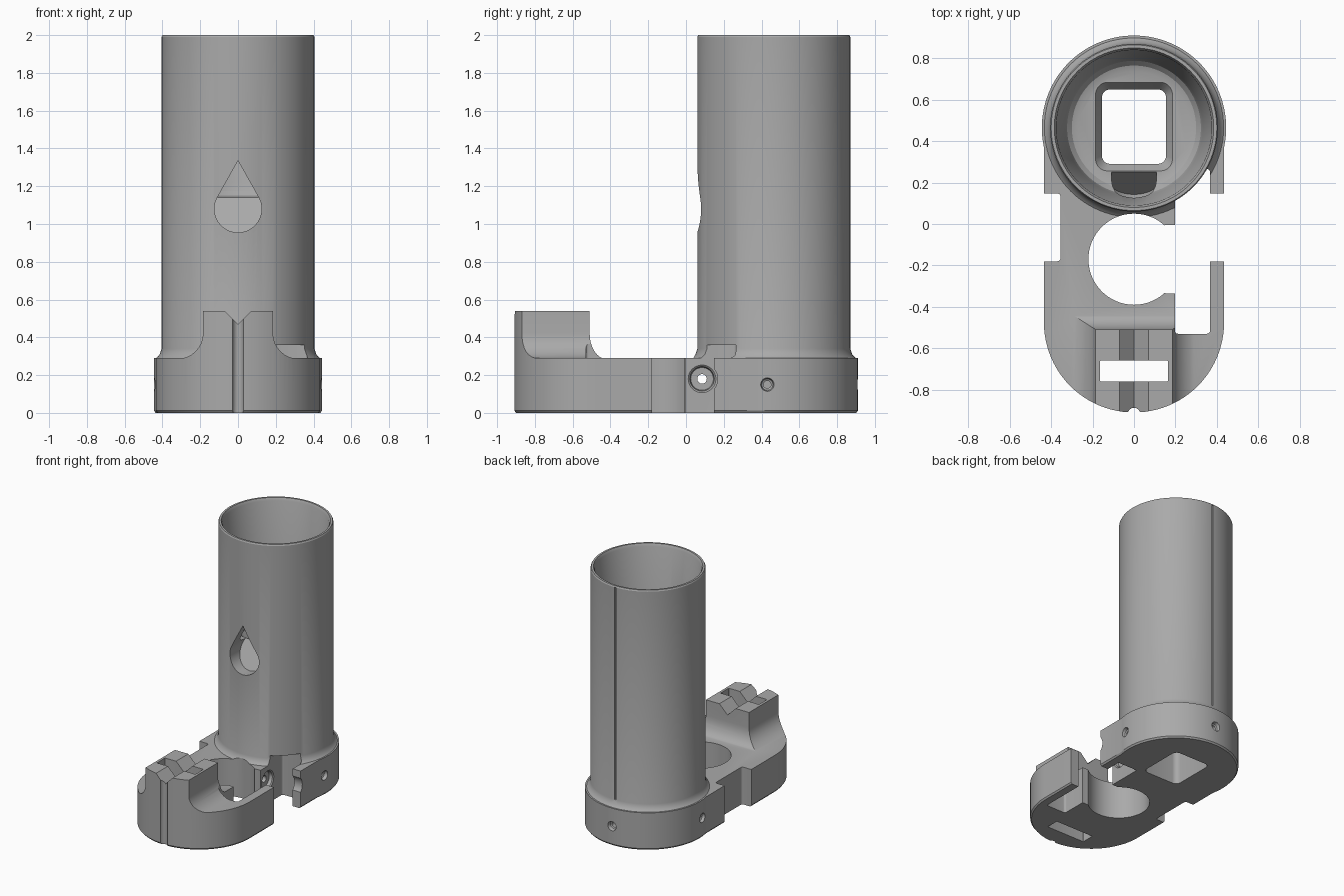
import bpy, bmesh, math
from mathutils import Matrix, Vector

if "Cube" in bpy.data.objects:
    bpy.data.objects.remove(bpy.data.objects["Cube"], do_unlink=True)

grey = bpy.data.materials.new("plain grey")
grey.use_nodes = True
grey.diffuse_color = (0.4, 0.4, 0.4, 1)
grey.node_tree.nodes["Principled BSDF"].inputs["Base Color"].default_value = (0.4, 0.4, 0.4, 1)

TUBE_Y = 0.465


def loft(name, rings):
    """Closed solid through rings of equal point count."""
    bm = bmesh.new()
    loops = [[bm.verts.new(p) for p in ring] for ring in rings]
    for a, b in zip(loops, loops[1:]):
        for i in range(len(a)):
            j = (i + 1) % len(a)
            bm.faces.new((a[i], a[j], b[j], b[i]))
    bm.faces.new(loops[0][::-1])
    bm.faces.new(loops[-1])
    bmesh.ops.recalc_face_normals(bm, faces=bm.faces)
    mesh = bpy.data.meshes.new(name)
    bm.to_mesh(mesh)
    bm.free()
    mesh.materials.append(grey)
    ob = bpy.data.objects.new(name, mesh)
    bpy.context.collection.objects.link(ob)
    return ob


def arc(cx, cy, r, a0, a1, n):
    steps = [math.radians(a0 + (a1 - a0) * i / n) for i in range(n + 1)]
    return [(cx + r * math.cos(a), cy + r * math.sin(a)) for a in steps]


def rounded(x0, x1, y0, y1, r):
    return (arc(x1 - r, y1 - r, r, 0, 90, 5) + arc(x0 + r, y1 - r, r, 90, 180, 5)
            + arc(x0 + r, y0 + r, r, 180, 270, 5) + arc(x1 - r, y0 + r, r, 270, 360, 5))


def flat(points, z):
    return [(x, y, z) for x, y in points]


def box(name, x0, x1, y0, y1, z0, z1, r=0.015):
    shape = rounded(x0, x1, y0, y1, r)
    return loft(name, [flat(shape, z0), flat(shape, z1)])


def rod(name, centre, axis, sections, n=32):
    """Round solid along an axis from (distance, radius) sections."""
    turn = Vector(axis).to_track_quat("Z", "Y").to_matrix().to_4x4()
    place = Matrix.Translation(centre) @ turn
    return loft(name, [[place @ Vector((x, y, d)) for x, y in arc(0, 0, r, 0, 360 - 360 / n, n - 1)]
                       for d, r in sections])


def boolean(target, tool, mode="DIFFERENCE"):
    """Apply a boolean and drop the tool."""
    mod = target.modifiers.new("boolean", "BOOLEAN")
    mod.operation, mod.solver, mod.object = mode, "EXACT", tool
    bpy.context.view_layer.update()
    graph = bpy.context.evaluated_depsgraph_get()
    mesh = bpy.data.meshes.new_from_object(target.evaluated_get(graph))
    target.modifiers.clear()
    target.data = mesh
    bpy.data.objects.remove(tool, do_unlink=True)


# Foot: slab plus filleted clamp block, trimmed to a rounded outline
body = box("tube_holder", -0.6, 0.6, -1.1, 1.1, -0.1, 0.29)
rings = [[(s * (0.32 + 0.02), y, 0.2) for s, y in ((-1, -1.2), (1, -1.2), (1, -0.41), (-1, -0.41))]]
for i in range(9):
    a = math.radians(90 * i / 8)
    d = 1 - math.sin(a)
    x, y, z = 0.185 + 0.14 * d, -0.51 + 0.09 * d, 0.285 + 0.135 * (1 - math.cos(a))
    rings.append([(-x, -1.2, z), (x, -1.2, z), (x, y, z), (-x, y, z)])
rings.append([(px, py, 0.54) for px, py, pz in rings[-1]])
boolean(body, loft("clamp_block", rings), "UNION")
outline = arc(0, -0.475, 0.435, 180, 360, 48) + arc(0, TUBE_Y, 0.445, -12, 192, 60)
inset = [(x * 0.98, y * 0.99) for x, y in outline]
boolean(body, loft("outline", [flat(inset, 0), flat(outline, 0.012), flat(outline, 0.8)]), "INTERSECT")

# Tube: outer shell with flared foot, tapered bore and solid floor
outer = [(0.2, 0.43), (0.285, 0.438), (0.295, 0.428), (0.31, 0.415), (0.34, 0.405), (1.99, 0.405), (2.0, 0.4)]
boolean(body, rod("tube", (0, TUBE_Y, 0), (0, 0, 1), outer, 96), "UNION")
bore = [(1.14, 0.27), (1.15, 0.30), (1.175, 0.323), (1.22, 0.333), (1.98, 0.375), (2.0, 0.385), (2.1, 0.385)]
boolean(body, rod("bore", (0, TUBE_Y, 0), (0, 0, 1), bore, 96))

# Rectangular shaft through the tube floor, chamfered at its top
shaft = rounded(-0.155, 0.155, 0.29, 0.65, 0.04)
mouth = rounded(-0.187, 0.187, 0.255, 0.685, 0.06)
boolean(body, loft("shaft", [flat(shaft, -0.1), flat(shaft, 1.09), flat(mouth, 1.141), flat(mouth, 1.2)]))

# Teardrop window ending on a sloped face
drop = [(0, 1.335)] + arc(0, 1.08, 0.125, 150, 390, 30)
boolean(body, loft("window", [[(x, -0.1, z) for x, z in drop],
                              [(x, 0.14 + 0.58 * (z - 0.95), z) for x, z in drop]]))

# Round socket with an open side
boolean(body, rod("socket", (0, -0.17, 0), (0, 0, 1), [(-0.1, 0.22), (0.4, 0.22)], 64))
boolean(body, box("socket_mouth", 0.14, 0.25, -0.335, -0.005, -0.1, 0.4))

# Side pocket, wall gap and opposite notch
boolean(body, box("pocket", 0.197, 0.367, -0.53, 0.02, -0.1, 0.8))
boolean(body, box("pocket_end", 0.197, 0.367, -0.2, 0.265, -0.1, 0.36))
boolean(body, box("wall_gap", 0.3, 0.6, -0.18, 0.147, -0.1, 0.5))
boolean(body, box("side_notch", -0.6, -0.355, -0.18, 0.147, -0.1, 0.5))

# Clamp block slot, vee groove and front nick
boolean(body, box("slot", -0.165, 0.165, -0.76, -0.66, -0.1, 0.8, 0.005))
vee = [(-0.09, 0.56), (0, 0.47), (0.09, 0.56)]
boolean(body, loft("vee_groove", [[(x, y, z) for x, z in vee] for y in (-1, -0.4)]))
boolean(body, rod("front_nick", (0, -0.917, 0), (0, 0, 1), [(-0.1, 0.03), (0.8, 0.03)], 16))

# Cross bolt hole with countersink
bolt = [(-0.7, 0.025), (0.165, 0.025), (0.166, 0.06), (0.19, 0.065), (0.205, 0.083), (0.6, 0.083)]
boolean(body, rod("bolt_hole", (0, 0.085, 0.18), (1, 0, 0), bolt))

# Small screw holes around the tube foot
for axis, centre in (((1, 0, 0), (0, 0.43, 0.15)), ((-1, 0, 0), (0, 0.43, 0.15)),
                     ((0, 1, 0), (0, TUBE_Y, 0.15))):
    boolean(body, rod("screw_hole", centre, axis,
                      [(0.3, 0.02), (0.415, 0.02), (0.42, 0.03), (0.5, 0.05)], 20))

# Seam groove down the back of the tube
boolean(body, box("seam", -0.006, 0.006, 0.86, 0.9, 0.34, 1.99, 0.001))

bpy.ops.object.select_all(action="DESELECT")
body.select_set(True)
bpy.context.view_layer.objects.active = body
bpy.ops.object.shade_smooth_by_angle(angle=math.radians(25))
